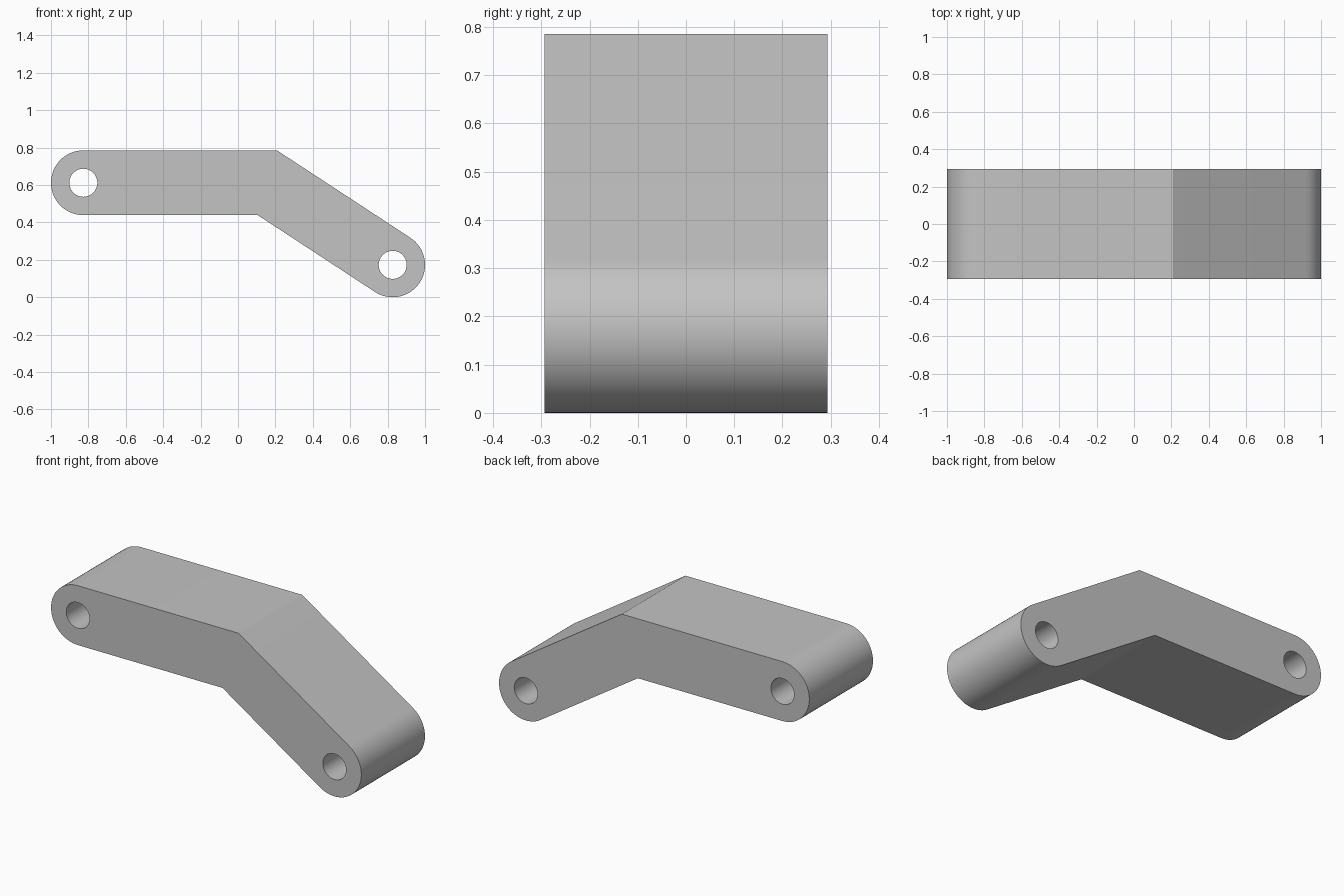
import bpy, bmesh
from math import pi, cos, sin, tan, atan2
from mathutils import Vector

if "Cube" in bpy.data.objects:
    bpy.data.objects.remove(bpy.data.objects["Cube"])

R, HOLE_R, HALF_DEPTH = 0.173, 0.075, 0.293
END_A, BEND, END_B = Vector((-0.827, 0.612)), Vector((0.157, 0.612)), Vector((0.827, 0.173))

grey = bpy.data.materials.new("plain_grey")
grey.use_nodes = True
grey.diffuse_color = (0.55, 0.55, 0.55, 1)
grey.node_tree.nodes["Principled BSDF"].inputs["Base Color"].default_value = grey.diffuse_color


def arc(centre, radius, start, sweep, count):
    return [centre + radius * Vector((cos(start + sweep * i / count), sin(start + sweep * i / count)))
            for i in range(count + 1)]


# Outline: two rounded ends joined by a mitred bend
slope = atan2(END_B.y - BEND.y, END_B.x - BEND.x)
miter = Vector((-R * tan(slope / 2), R))
outline = (arc(END_A, R, pi / 2, pi, 32) + [BEND - miter]
           + arc(END_B, R, slope - pi / 2, pi, 32) + [BEND + miter])
holes = [arc(c, HOLE_R, 0, 2 * pi, 40)[:-1] for c in (END_A, END_B)]

# Fill the profile around the pin holes, then extrude it through the depth
bm = bmesh.new()
edges = []
for loop in [outline] + holes:
    verts = [bm.verts.new((p.x, -HALF_DEPTH, p.y)) for p in loop]
    edges += [bm.edges.new((v, verts[i - 1])) for i, v in enumerate(verts)]
bmesh.ops.triangle_fill(bm, edges=edges, use_beauty=True, use_dissolve=False, normal=(0, -1, 0))
ext = bmesh.ops.extrude_face_region(bm, geom=bm.faces[:], use_keep_orig=True)
bmesh.ops.translate(bm, vec=(0, 2 * HALF_DEPTH, 0),
                    verts=[g for g in ext["geom"] if isinstance(g, bmesh.types.BMVert)])
bmesh.ops.recalc_face_normals(bm, faces=bm.faces[:])
mesh = bpy.data.meshes.new("bent_link_arm")
bm.to_mesh(mesh)
bm.free()
mesh.materials.append(grey)

arm = bpy.data.objects.new("bent_link_arm", mesh)
bpy.context.collection.objects.link(arm)
bpy.ops.object.select_all(action='DESELECT')
arm.select_set(True)
bpy.context.view_layer.objects.active = arm
bpy.ops.object.shade_smooth_by_angle(angle=pi / 7)
